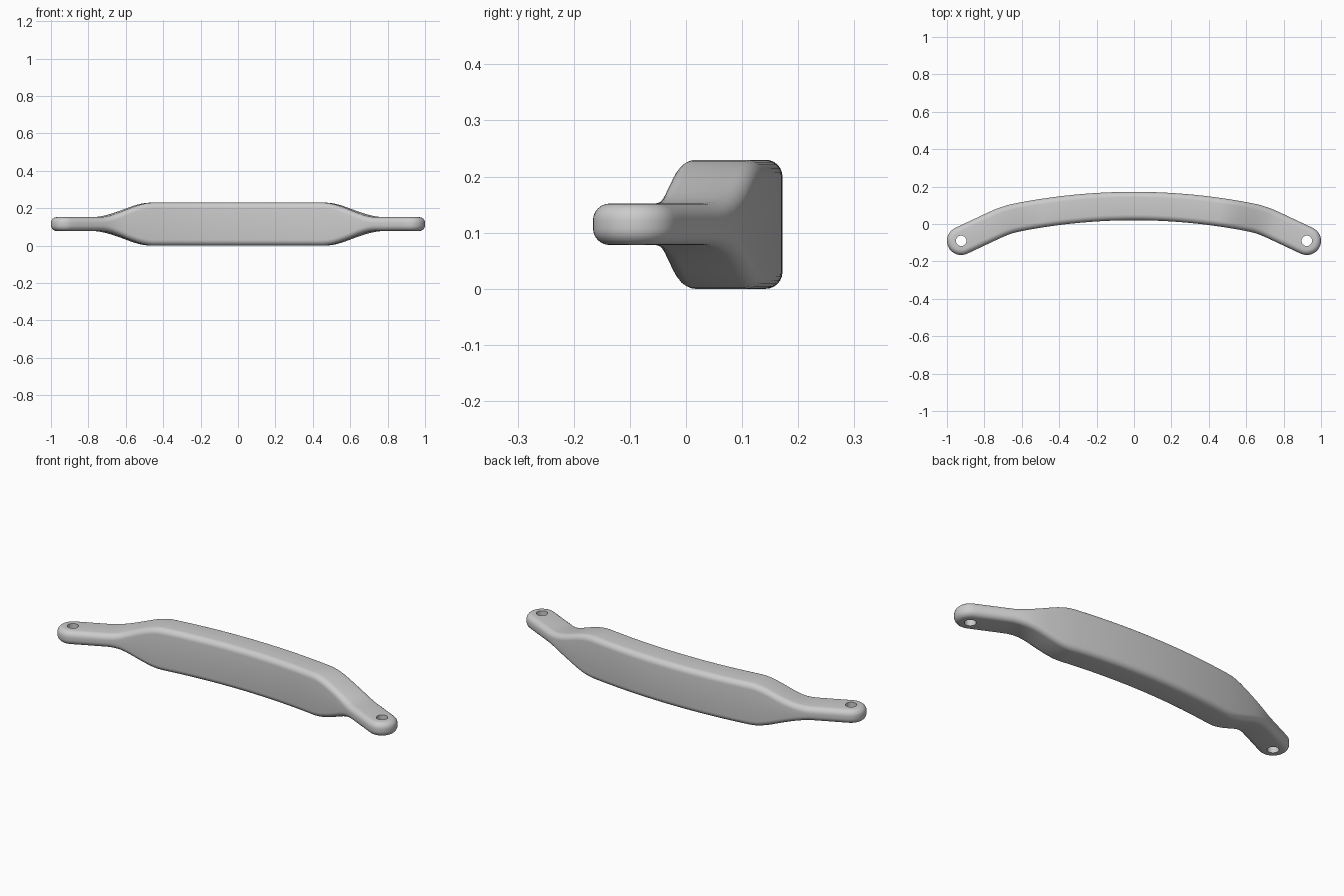
import bpy, bmesh, math
from mathutils import Vector

if "Cube" in bpy.data.objects:
    bpy.data.objects.remove(bpy.data.objects["Cube"])

HALF_W = 0.076      # half thickness of the bar, also the radius of its round ends
FILLET = 0.03       # edge rounding
MID_Z = 0.115
END_X = 0.924


def smooth(a, b, x):
    t = min(max((x - a) / (b - a), 0), 1)
    return t * t * (3 - 2 * t)


def slope(x):
    # gentle arc in the grip, steeper straight tabs
    x_abs = abs(x)
    arc = min(x_abs, 0.6) / 3.2
    s = arc + (0.47 - arc) * smooth(0.6, 0.76, x_abs)
    return -math.copysign(s, x)


def centre(x):
    n = 60
    step = abs(x) / n
    return Vector((x, 0.096 + sum(slope((i + 0.5) * step) for i in range(n)) * step))


def half_height(x):
    return 0.115 - 0.078 * smooth(0.46, 0.76, abs(x))


# Outline: (centre point, outward direction, half height) all the way round
N = 64
stations = [-END_X + 2 * END_X * i / N for i in range(N + 1)]
back, front = [], []
for x in stations:
    normal = Vector((-slope(x), 1)).normalized()
    back.append((centre(x), normal, half_height(x)))
    front.append((centre(x), -normal, half_height(x)))


def cap(start):
    # half circle of directions turning clockwise from the given side
    c, d, h = start
    a0 = math.atan2(d.y, d.x)
    return [(c, Vector((math.cos(a0 - math.pi * k / 16), math.sin(a0 - math.pi * k / 16))), h)
            for k in range(1, 16)]


outline = back + cap(back[-1]) + front[::-1] + cap(front[0])
count = len(outline)

# Stacked rings form the side walls and rounded edges
STEPS = 6
layers = [(-1, math.pi / 2 * (1 - k / STEPS)) for k in range(STEPS + 1)]
layers += [(1, math.pi / 2 * k / STEPS) for k in range(STEPS + 1)]
bm = bmesh.new()
rings = []
for sign, a in layers:
    inset = FILLET * (1 - math.cos(a))
    drop = FILLET * (1 - math.sin(a))
    ring = []
    for c, d, h in outline:
        p = c + d * (HALF_W - inset)
        ring.append(bm.verts.new((p.x, p.y, MID_Z + sign * (h - drop))))
    rings.append(ring)
for lo, hi in zip(rings, rings[1:]):
    for i in range(count):
        j = (i + 1) % count
        bm.faces.new((lo[i], lo[j], hi[j], hi[i]))

# Top and bottom: strips across the bar plus the round ends
for ring in (rings[0], rings[-1]):
    b = ring[:N + 1]
    f = ring[N + 16:2 * N + 17][::-1]
    for i in range(N):
        bm.faces.new((b[i], b[i + 1], f[i + 1], f[i]))
    bm.faces.new(ring[N:N + 17])
    bm.faces.new(ring[2 * N + 16:] + [ring[0]])
bmesh.ops.recalc_face_normals(bm, faces=bm.faces[:])
mesh = bpy.data.meshes.new("handle_bar")
bm.to_mesh(mesh)
bm.free()
handle = bpy.data.objects.new("handle_bar", mesh)
bpy.context.collection.objects.link(handle)

grey = bpy.data.materials.new("light_grey")
grey.diffuse_color = (0.6, 0.6, 0.6, 1)
grey.use_nodes = True
grey.node_tree.nodes["Principled BSDF"].inputs["Base Color"].default_value = grey.diffuse_color
mesh.materials.append(grey)

# Bolt holes through both ends
for side, x in (("left", -END_X), ("right", END_X)):
    c = centre(x)
    bpy.ops.mesh.primitive_cylinder_add(vertices=32, radius=0.028, depth=0.4,
                                        location=(c.x, c.y, MID_Z))
    cutter = bpy.context.object
    cutter.name = side + "_hole_cutter"
    cutter.data.materials.append(grey)
    bpy.context.view_layer.objects.active = handle
    mod = handle.modifiers.new("hole", 'BOOLEAN')
    mod.operation = 'DIFFERENCE'
    mod.solver = 'EXACT'
    mod.object = cutter
    bpy.ops.object.modifier_apply(modifier=mod.name)
    bpy.data.objects.remove(cutter)

bpy.ops.object.select_all(action='DESELECT')
handle.select_set(True)
bpy.context.view_layer.objects.active = handle
bpy.ops.object.shade_smooth_by_angle(angle=math.radians(35))
